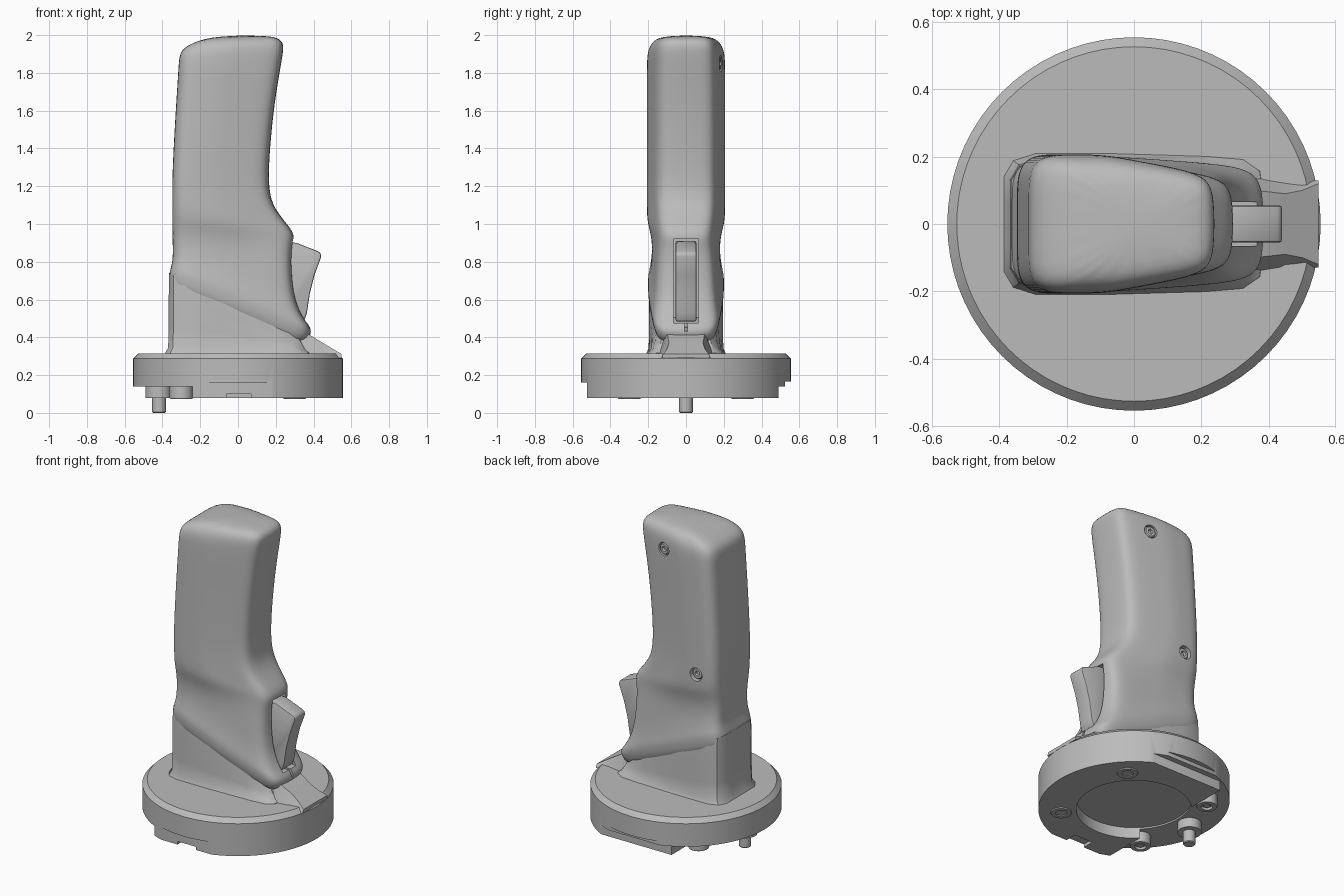
import bpy, bmesh, math
from mathutils import Vector

if "Cube" in bpy.data.objects:
    bpy.data.objects.remove(bpy.data.objects["Cube"])

grey = bpy.data.materials.new("plain_grey")
grey.use_nodes = True
grey.diffuse_color = (0.5, 0.5, 0.5, 1)
grey.node_tree.nodes["Principled BSDF"].inputs["Base Color"].default_value = grey.diffuse_color


def finish(name, bm):
    bmesh.ops.recalc_face_normals(bm, faces=bm.faces)
    mesh = bpy.data.meshes.new(name)
    bm.to_mesh(mesh)
    bm.free()
    mesh.materials.append(grey)
    ob = bpy.data.objects.new(name, mesh)
    bpy.context.collection.objects.link(ob)
    return ob


def activate(ob):
    bpy.ops.object.select_all(action='DESELECT')
    ob.select_set(True)
    bpy.context.view_layer.objects.active = ob


def smooth(ob, angle=30):
    activate(ob)
    bpy.ops.object.shade_smooth_by_angle(angle=math.radians(angle))


def apply(ob, kind, **settings):
    activate(ob)
    mod = ob.modifiers.new(kind, kind)
    for key, value in settings.items():
        setattr(mod, key, value)
    bpy.ops.object.modifier_apply(modifier=mod.name)


def cut(ob, cutter):
    cutter.hide_render = True
    apply(ob, 'BOOLEAN', object=cutter, operation='DIFFERENCE', solver='EXACT')
    bpy.data.objects.remove(cutter)


def loft(name, rings):
    bm = bmesh.new()
    loops = [[bm.verts.new(p) for p in ring] for ring in rings]
    n = len(loops[0])
    for a, b in zip(loops, loops[1:]):
        for i in range(n):
            bm.faces.new((a[i], a[(i + 1) % n], b[(i + 1) % n], b[i]))
    bm.faces.new(loops[0])
    bm.faces.new(loops[-1])
    return finish(name, bm)


def box(name, x0, x1, y0, y1, z0, z1):
    return loft(name, [[(x0, y0, z), (x1, y0, z), (x1, y1, z), (x0, y1, z)] for z in (z0, z1)])


def turned(name, profile, at=(0, 0, 0), axis=(0, 0, 1), n=32):
    """Solid of (radius, height) rings about an axis."""
    turn = Vector((0, 0, 1)).rotation_difference(Vector(axis))
    angles = [2 * math.pi * i / n for i in range(n)]
    return loft(name, [[Vector(at) + turn @ Vector((r * math.cos(a), r * math.sin(a), h))
                        for a in angles] for r, h in profile])


# Half outline of the hand section: fraction from back to front, fraction of width
OUTLINE = [(0, .3), (0, .68), (.035, .9), (.12, 1), (.25, 1), (.42, 1),
           (.6, 1), (.78, 1), (.92, .97), (.985, .8), (1, .35)]


def section(xb, zb, xf, zf, wb, wf):
    pts = []
    for t, u in OUTLINE:
        s = max(0, (t - .42) / .58)
        pts.append((xb + (xf - xb) * t, u * (wb + (wf - wb) * s), zb + (zf - zb) * t))
    return pts + [(x, -y, z) for x, y, z in reversed(pts)]


# Grip: sections given by back point, front point and half widths
grip = loft("grip", [section(*s) for s in (
    (-.30, .55, .30, .37, .14, .12),
    (-.345, .655, .345, .365, .175, .15),
    (-.365, .69, .385, .405, .195, .165),
    (-.365, .73, .39, .45, .2, .17),
    (-.355, .77, .345, .50, .202, .17),
    (-.345, .81, .30, .60, .19, .16),
    (-.345, .88, .283, .75, .178, .155),
    (-.347, .96, .285, .88, .182, .14),
    (-.348, 1.03, .305, .945, .203, .13),
    (-.348, 1.09, .25, 1.01, .207, .135),
    (-.348, 1.17, .18, 1.10, .207, .15),
    (-.347, 1.26, .16, 1.21, .207, .15),
    (-.340, 1.42, .168, 1.40, .207, .15),
    (-.327, 1.64, .193, 1.64, .207, .15),
    (-.315, 1.82, .225, 1.83, .207, .148),
    (-.312, 1.89, .243, 1.93, .205, .145),
    (-.285, 1.945, .235, 1.97, .188, .135),
    (-.13, 1.998, .185, 2.0, .14, .1))])
apply(grip, 'SUBSURF', levels=2)
cut(grip, box("trigger_slot", .18, .6, -.065, .065, .475, .92))
cut(grip, box("slit", .3, .6, -.008, .008, .43, .49))

# Screws sunk into the back side
screws = []
for name, x, y, z, nx in (("upper_screw", .03, .197, 1.85, .16), ("lower_screw", -.215, .206, 1.12, 0)):
    axis = Vector((nx, 1, 0)).normalized()
    spot = Vector((x, y, z))
    cut(grip, turned("hole", [(.042, -.04), (.042, .04)], spot, axis))
    screws.append(turned(name, [(.036, -.045), (.036, -.02), (.03, -.014), (.016, -.014), (.014, -.03)],
                         spot, axis, 24))
smooth(grip)

# Column under the grip, flaring into the base
column = loft("column", [section(*s) for s in (
    (-.39, .30, .39, .30, .215, .2),
    (-.385, .318, .385, .318, .208, .195),
    (-.37, .345, .365, .335, .198, .178),
    (-.367, .45, .345, .37, .195, .165),
    (-.367, .60, .33, .40, .195, .16),
    (-.365, .74, .31, .45, .19, .15))])
smooth(column)

# Ramp in front of the trigger
ramp = loft("front_ramp", [[(x, -wb, .29), (x, wb, .29), (x, wt, z), (x, -wt, z)]
                           for x, wb, wt, z in ((.28, .15, .1, .45), (.36, .15, .1, .425), (.45, .135, .09, .37),
                                                (.50, .13, .1, .34), (.548, .13, .12, .312))])
smooth(ramp, 40)

# Trigger extruded across the slot
side = [(.2, .91), (.31, .9), (.425, .855), (.438, .845), (.44, .825), (.405, .73),
        (.38, .63), (.365, .53), (.35, .485), (.2, .485)]
trigger = loft("trigger", [[(x, y, z) for x, z in side] for y in (-.055, .055)])
apply(trigger, 'BEVEL', width=.008, segments=2)
smooth(trigger)

# Round base with chamfered top, underside recess and stepped rim
base = turned("base", [(.555, .08), (.555, .287), (.527, .315)], n=72)
cut(base, turned("recess", [(.335, 0), (.335, .15)], n=64))
cut(base, box("peg_side_step", -1, -.24, -1, 1, 0, .14))
cut(base, box("front_notch", -.19, .185, -1, -.525, 0, .16))
cut(base, box("front_arch", -.06, .07, -1, -.45, 0, .1))
cut(base, box("back_notch", -.19, .19, .525, 1, 0, .165))
cut(base, box("back_step", -.27, .27, .49, 1, 0, .14))
smooth(base)

# Bolt bosses and peg underneath
for i, (sx, sy) in enumerate(((1, 1), (1, -1), (-1, 1), (-1, -1))):
    smooth(turned("bolt_boss_%d" % (i + 1),
                  [(.062, .15), (.062, .08), (.058, .074), (.034, .074), (.034, .09), (.02, .09), (.02, .08)],
                  (sx * .3, sy * .3, 0), n=24))
smooth(turned("peg_boss", [(.07, .08), (.07, .15)], (-.42, 0, 0)))
smooth(turned("locating_peg", [(.032, 0), (.036, .005), (.036, .15)], (-.418, 0, 0), n=24))
for ob in screws:
    smooth(ob)
